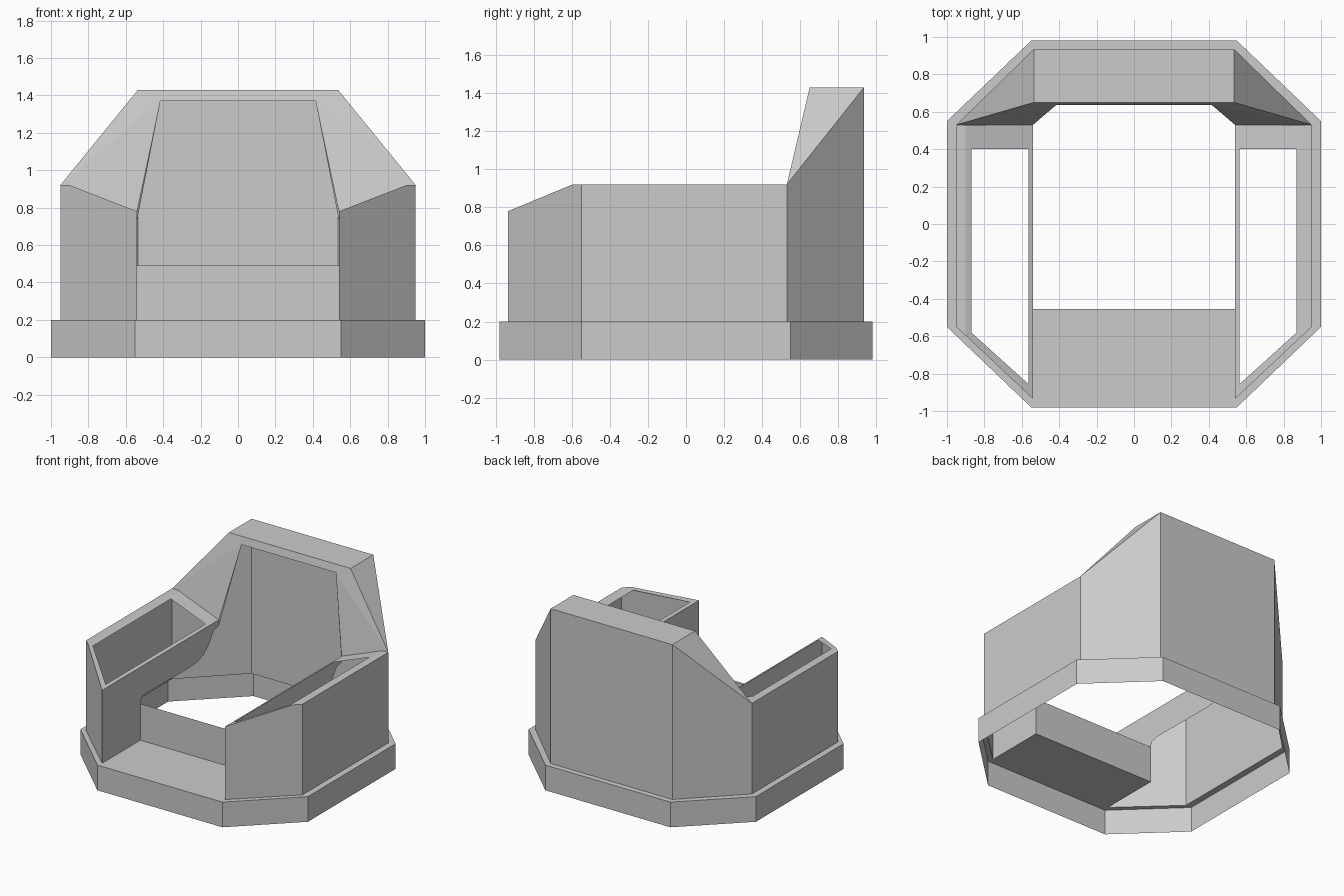
import bpy, bmesh

if "Cube" in bpy.data.objects:
    bpy.data.objects.remove(bpy.data.objects["Cube"])


def sheet(name, faces, mirror=True):
    """Thin surface from polygons; the right half is mirrored to the left."""
    bm = bmesh.new()
    for f in faces:
        bm.faces.new([bm.verts.new(p) for p in f])
    bmesh.ops.remove_doubles(bm, verts=bm.verts, dist=0.001)
    bmesh.ops.recalc_face_normals(bm, faces=bm.faces)
    me = bpy.data.meshes.new(name)
    bm.to_mesh(me)
    bm.free()
    ob = bpy.data.objects.new(name, me)
    bpy.context.collection.objects.link(ob)
    if mirror:
        mod = ob.modifiers.new("mirror", 'MIRROR')
        mod.use_clip = True
    return ob


def strip(a, b, closed=False):
    """Quads joining two outlines of equal length."""
    n = len(a)
    return [[a[i], a[(i + 1) % n], b[(i + 1) % n], b[i]]
            for i in range(n if closed else n - 1)]


def at(outline, z):
    return [(x, y, z) for x, y in outline]


def rim_z(x):
    """Height of the armrest top: slopes down towards the opening."""
    return 0.92 if x >= 0.9 else 0.78 + (x - 0.54) * 0.14 / 0.36


LOW, ARM, TOP = 0.2, 0.92, 1.43
outer = [(0, -0.98), (0.55, -0.98), (1, -0.55), (1, 0.55), (0.55, 0.98), (0, 0.98)]
inner = [(0, -0.935), (0.54, -0.935), (0.95, -0.55), (0.95, 0.53), (0.535, 0.935), (0, 0.935)]

# Octagonal base skirt with its narrow ledge
sheet("base_skirt", strip(at(outer, 0), at(outer, LOW)) + strip(at(outer, LOW), at(inner, LOW)))

# Front floor and the upright panel behind it
F, P = -0.935, -0.455
sheet("front_floor", [[(0, F, LOW), (0.54, F, LOW), (0.54, P, LOW), (0, P, LOW)]])
sheet("front_panel", [[(0, P, LOW), (0.54, P, LOW), (0.54, P, 0.49), (0, P, 0.49)]])

# Outer walls, canopy roof and canopy side
front, knee = (0.54, F, 0.78), (0.9, -0.597, ARM)
side_f, side_b = (0.95, -0.55, ARM), (0.95, 0.53, ARM)
back, back_mid = (0.535, 0.935, TOP), (0, 0.935, TOP)
brow, brow_mid = (0.535, 0.65, TOP), (0, 0.65, TOP)
foot = at(inner, LOW)
sheet("outer_shell", [
    [foot[1], foot[2], side_f, knee, front],
    [foot[2], foot[3], side_b, side_f],
    [foot[3], foot[4], back, side_b],
    [foot[4], foot[5], back_mid, back],
    [back, back_mid, brow_mid, brow],
    [side_b, back, brow],
])

# Sloped frame around the canopy opening
lip, lip_mid = (0.415, 0.637, 1.37), (0, 0.637, 1.37)
corner, corner_low, shoulder = (0.54, 0.53, 0.78), (0.54, 0.53, 0.73), (0.9, 0.53, ARM)
sheet("canopy_frame", [
    [brow_mid, brow, lip, lip_mid],
    [brow, side_b, lip],
    [side_b, corner, lip],
    [side_b, shoulder, corner],
    [corner, corner_low, lip],
])

# Armrest tops, each with an open slot
edge = [(x, y, rim_z(x)) for x, y in [(0.54, F), (0.9, -0.597), (0.9, 0.53), (0.54, 0.53)]]
slot = [(x, y, rim_z(x)) for x, y in [(0.565, -0.855), (0.87, -0.58), (0.87, 0.4), (0.565, 0.4)]]
sheet("armrest_top", strip(edge, slot, True) + [[knee, side_f, side_b, shoulder]])

# Inner armrest walls with the curved cut-out below
profile = [(F, 0.78), (F, LOW), (P, LOW), (P, 0.5), (-0.44, 0.53), (-0.39, 0.545), (0.18, 0.54),
           (0.27, 0.55), (0.34, 0.575), (0.4, 0.625), (0.44, 0.68), (0.47, 0.72), (0.53, 0.73),
           (0.53, 0.78)]
sheet("armrest_inner_wall", [[(0.54, y, z) for y, z in profile]])
